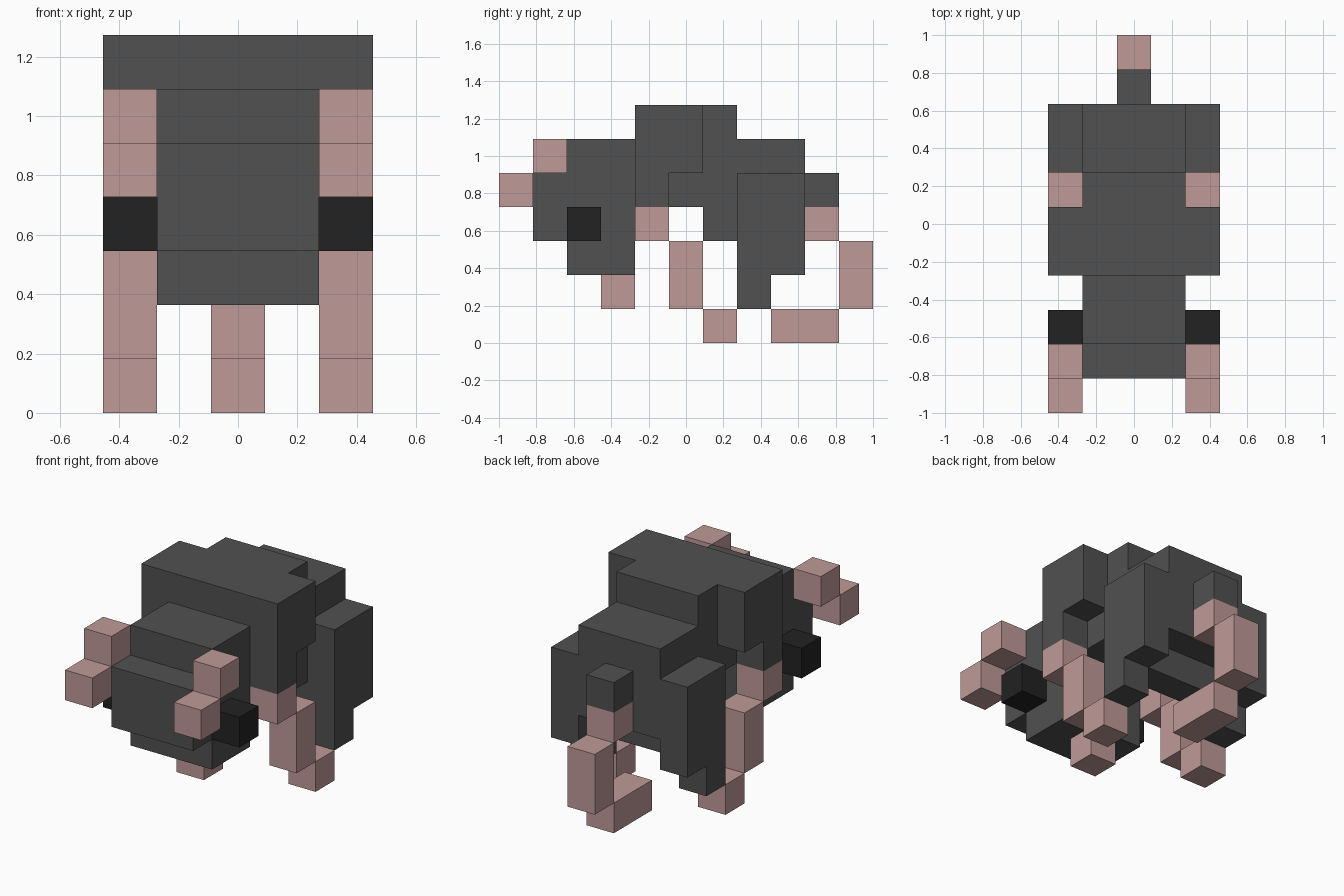
import bpy
import bmesh

cube = bpy.data.objects.get("Cube")
if cube:
    bpy.data.objects.remove(cube, do_unlink=True)

U = 2 / 11  # size of one block; the body is 11 blocks long


def material(name, rgb):
    mat = bpy.data.materials.new(name)
    mat.use_nodes = True
    color = (*rgb, 1)
    mat.diffuse_color = color
    bsdf = next(n for n in mat.node_tree.nodes if n.type == 'BSDF_PRINCIPLED')
    bsdf.inputs["Base Color"].default_value = color
    bsdf.inputs["Roughness"].default_value = 0.9
    return mat


FUR = material("dark grey fur", (0.082, 0.082, 0.082))
SKIN = material("pink skin", (0.521, 0.328, 0.314))
EYE = material("black eye", (0.016, 0.016, 0.016))


def slab(name, profile, x0, x1, mat):
    """Extrude a side profile of (block along y, block up z) points from x0 to x1."""
    bm = bmesh.new()
    face = bm.faces.new([bm.verts.new((x0 * U, y * U - 1, z * U)) for y, z in profile])
    side = bmesh.ops.extrude_face_region(bm, geom=[face])["geom"]
    moved = [v for v in side if isinstance(v, bmesh.types.BMVert)]
    bmesh.ops.translate(bm, verts=moved, vec=((x1 - x0) * U, 0, 0))
    bmesh.ops.recalc_face_normals(bm, faces=bm.faces)
    mesh = bpy.data.meshes.new(name)
    bm.to_mesh(mesh)
    bm.free()
    mesh.materials.append(mat)
    obj = bpy.data.objects.new(name, mesh)
    bpy.context.collection.objects.link(obj)


def rect(y0, y1, z0, z1):
    return [(y0, z0), (y1, z0), (y1, z1), (y0, z1)]


def pair(name, profile, mat):
    """One slab on each flank."""
    slab("left_" + name, profile, 1.5, 2.5, mat)
    slab("right_" + name, profile, -2.5, -1.5, mat)


def middle(name, profile, mat):
    slab(name, profile, -0.5, 0.5, mat)


# Head and torso in one stepped profile
slab("head_and_torso", [
    (1, 3), (2, 3), (2, 2), (4, 2), (4, 4), (6, 4), (6, 3), (7, 3), (7, 2), (8, 2),
    (8, 3), (9, 3), (9, 6), (7, 6), (7, 7), (4, 7), (4, 6), (2, 6), (2, 5), (1, 5),
], -1.5, 1.5, FUR)

# Shoulders and haunches
pair("shoulder", [(4, 4), (5, 4), (5, 5), (6, 5), (6, 7), (4, 7)], FUR)
pair("haunch", [(7, 1), (8, 1), (8, 2), (9, 2), (9, 5), (7, 5)], FUR)

# Legs stepping down and back to the feet
pair("upper_leg", rect(4, 5, 3, 4), SKIN)
pair("lower_leg", rect(5, 6, 1, 3), SKIN)
pair("foot", rect(6, 7, 0, 1), SKIN)

# Face
pair("eye", rect(2, 3, 3, 4), EYE)
pair("horn_base", rect(1, 2, 5, 6), SKIN)
pair("horn_tip", rect(0, 1, 4, 5), SKIN)
middle("chin", rect(3, 4, 1, 2), SKIN)

# Tail curling down and under
middle("tail_root", rect(9, 10, 4, 5), FUR)
middle("tail_upper", rect(9, 10, 3, 4), SKIN)
middle("tail_middle", rect(10, 11, 1, 3), SKIN)
middle("tail_tip", rect(8, 10, 0, 1), SKIN)
